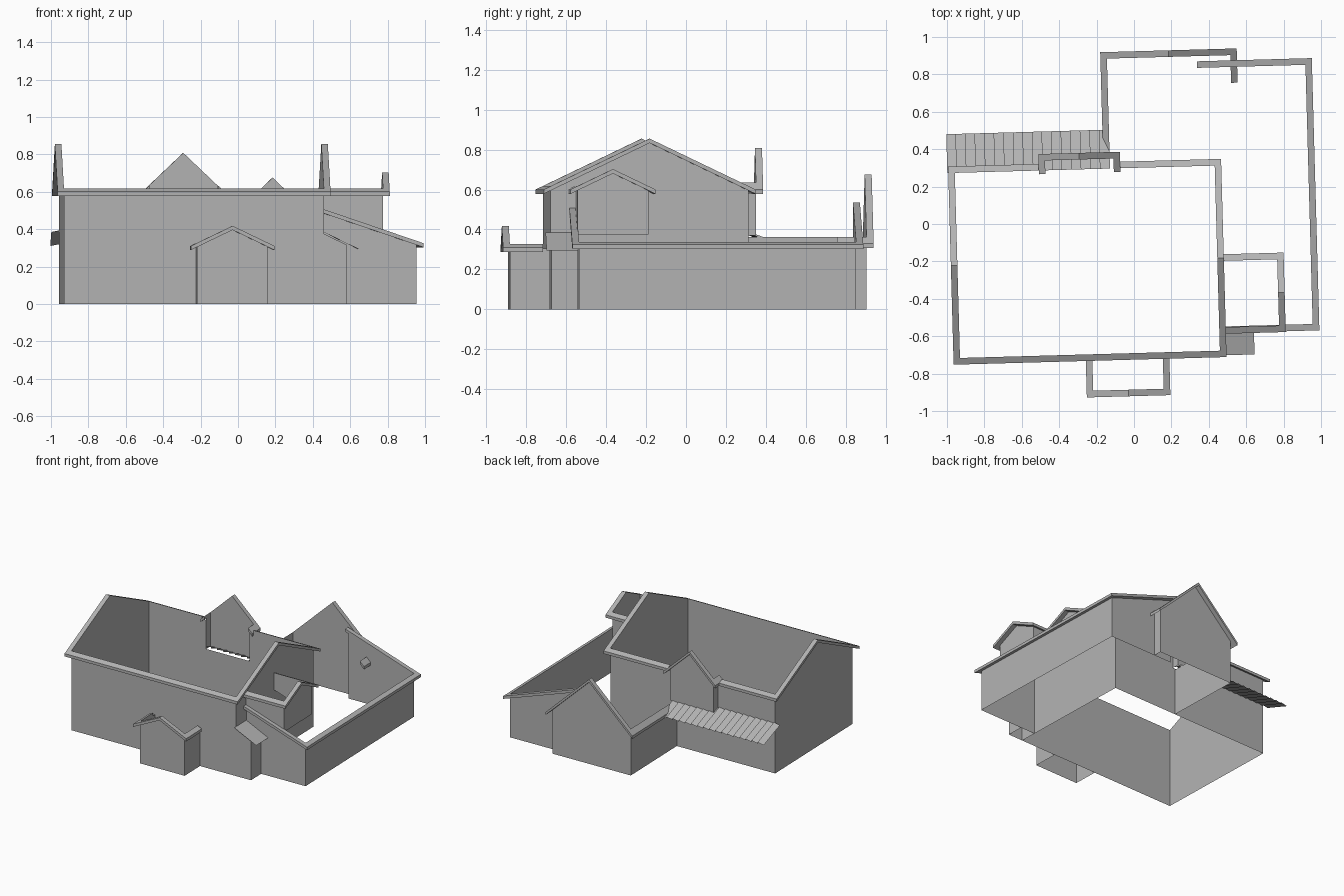
import bpy, bmesh, math

cube = bpy.data.objects.get("Cube")
if cube:
    bpy.data.objects.remove(cube, do_unlink=True)

TURN = math.radians(1.6)      # the house sits slightly turned
OVER, THICK = 0.035, 0.022    # trim overhang and thickness

gray = bpy.data.materials.new("plain_gray")
gray.use_nodes = True
gray.diffuse_color = (0.45, 0.45, 0.45, 1)
gray.node_tree.nodes["Principled BSDF"].inputs["Base Color"].default_value = gray.diffuse_color


def build(name, polys):
    """One object made from flat polygons."""
    bm = bmesh.new()
    for p in polys:
        bm.faces.new([bm.verts.new(c) for c in p])
    bmesh.ops.remove_doubles(bm, verts=bm.verts, dist=0.0005)
    bmesh.ops.recalc_face_normals(bm, faces=bm.faces)
    mesh = bpy.data.meshes.new(name)
    bm.to_mesh(mesh)
    bm.free()
    mesh.materials.append(gray)
    ob = bpy.data.objects.new(name, mesh)
    ob.rotation_euler.z = TURN
    bpy.context.collection.objects.link(ob)


def bar(p, q, out):
    """Trim bar from p to q, reaching sideways by the vector out."""
    def add(a, b):
        return tuple(i + j for i, j in zip(a, b))
    low = [p, q, add(q, out), add(p, out)]
    top = [add(c, (0, 0, THICK)) for c in low]
    sides = [[low[i], low[i - 1], top[i - 1], top[i]] for i in range(4)]
    return [low, top] + sides


def wall(p, q, z0, z1, z2=None):
    """Upright wall; z1 and z2 are the top heights at p and q."""
    z2 = z1 if z2 is None else z2
    return [(*p, z0), (*q, z0), (*q, z2), (*p, z1)]


def swap(polys, along_x):
    return [[(y, x, z) for x, y, z in p] for p in polys] if along_x else polys


def gable(name, a0, a1, ends, z0, eave, slope, along_x=False):
    """Gable walls with rake trim; ends holds (position, outward sign)."""
    mid = (a0 + a1) / 2
    peak = eave + slope * (mid - a0)
    walls, trim = [], []
    for b, s in ends:
        walls.append([(a0, b, z0), (a1, b, z0), (a1, b, eave), (mid, b, peak), (a0, b, eave)])
        for a in (a0 - OVER, a1 + OVER):
            trim += bar((a, b, eave - OVER * slope), (mid, b, peak), (0, s * OVER, 0))
    build(name + "_gable_wall", swap(walls, along_x))
    build(name + "_rake_trim", swap(trim, along_x))


def eaves(name, eave, slope, runs, along_x=False):
    """Eave trim; runs holds (wall position, outward sign, start, end)."""
    trim = []
    for a, s, b0, b1 in runs:
        trim += bar((a, b0, eave), (a, b1, eave), (s * OVER, 0, -OVER * slope))
    build(name + "_eave_trim", swap(trim, along_x))


# Main house
L, R, F, B = -0.95, 0.44, -0.69, 0.30
EAVE, PITCH, STEEP = 0.595, 0.48, 0.95
D0, D1, DB, DZ = -0.466, -0.10, 0.353, 0.37      # rear dormer limits
gable("main", F, B, [(L, -1), (R, 1)], 0, EAVE, PITCH, True)
build("main_long_walls", [
    wall((L, F), (R, F), 0, EAVE),
    wall((L, B), (D0, B), 0, EAVE),
    wall((D0, B), (D1, B), 0, DZ),
    wall((D1, B), (R, B), 0, EAVE)])
eaves("main", EAVE, PITCH, [
    (F, -1, L - OVER, R + OVER),
    (B, 1, L - OVER, D0 - OVER),
    (B, 1, D1 + OVER, R + OVER)], True)

# Rear dormer
gable("dormer", D0, D1, [(DB, 1)], DZ, 0.612, STEEP)
build("dormer_side_walls", [wall((u, B), (u, DB), DZ, 0.612) for u in (D0, D1)])
eaves("dormer", 0.612, STEEP, [(D0, -1, 0.28, DB + OVER), (D1, 1, 0.28, DB + OVER)])

# Back wing
W0, W1, WB = -0.12, 0.54, 0.888
RB = 0.825
gable("back_wing", W0, W1, [(WB, 1)], 0, 0.34, STEEP)
build("back_wing_side_walls", [
    wall((W0, B), (W0, WB), 0, 0.34),
    wall((W1, RB), (W1, WB), 0, 0.34)])
eaves("back_wing", 0.34, STEEP, [(W0, -1, B, WB + OVER), (W1, 1, 0.74, WB + OVER)])

# Lean-to wing on the side
S, SF, SE, SP = 0.94, -0.561, 0.315, 0.34


def shed(u):
    return SE + SP * (S - u)


build("lean_to_walls", [
    wall((S, SF), (S, RB), 0, SE),
    wall((R, SF), (S, SF), 0, shed(R), SE),
    wall((0.39, RB), (S, RB), 0, shed(0.39), SE)])
tip = S + OVER
build("lean_to_rake_trim",
      bar((R, SF, shed(R)), (tip, SF, shed(tip)), (0, -OVER, 0))
      + bar((0.36, RB, shed(0.36)), (tip, RB, shed(tip)), (0, OVER, 0)))
eaves("lean_to", SE, SP, [(S, 1, SF - OVER, RB + OVER)])

# Upper side wing, standing on the slope of the lean-to
U, U0, U1 = 0.76, -0.565, -0.21
gable("upper_wing", U0, U1, [(U, 1)], shed(U), EAVE, PITCH, True)
build("upper_wing_side_walls", [
    [(R, v, shed(R)), (U, v, shed(U)), (U, v, EAVE), (R, v, EAVE)] for v in (U0, U1)])
eaves("upper_wing", EAVE, PITCH, [(U0, -1, R, U + OVER), (U1, 1, R, U + OVER)], True)

# Front porch
P0, P1, PF = -0.243, 0.134, -0.885
gable("porch", P0, P1, [(PF, -1)], 0, 0.305, PITCH)
build("porch_side_walls", [wall((u, PF), (u, F), 0, 0.305) for u in (P0, P1)])
eaves("porch", 0.305, PITCH, [(P0, -1, PF - OVER, F - 0.03), (P1, 1, PF - OVER, F - 0.03)])

# Small corner entry with a sloping roof plate
C = 0.565
build("corner_entry_walls", [
    wall((R, F), (C, F), 0, 0.375, 0.315),
    wall((C, F), (C, SF), 0, 0.315)])
build("corner_entry_roof", [
    [(R, F - 0.025, 0.385), (C + 0.06, F - 0.025, 0.295),
     (C + 0.06, SF, 0.295), (R, SF, 0.385)]])

# Slatted canopy along the rear wall
COUNT = 17
step = (W0 + 0.99) / COUNT
slats = []
for i in range(COUNT):
    u0 = -0.99 + i * step
    u1 = u0 + step
    hi, lo = (B, 0.385), (0.508, 0.31)
    slats.append([(u0, *hi), (u1, hi[0], hi[1] + 0.01), (u1, lo[0], lo[1] + 0.01), (u0, *lo)])
    slats.append([(u1, *hi), (u1, hi[0], hi[1] + 0.01), (u1, lo[0], lo[1] + 0.01), (u1, *lo)])
build("rear_canopy_slats", slats)
